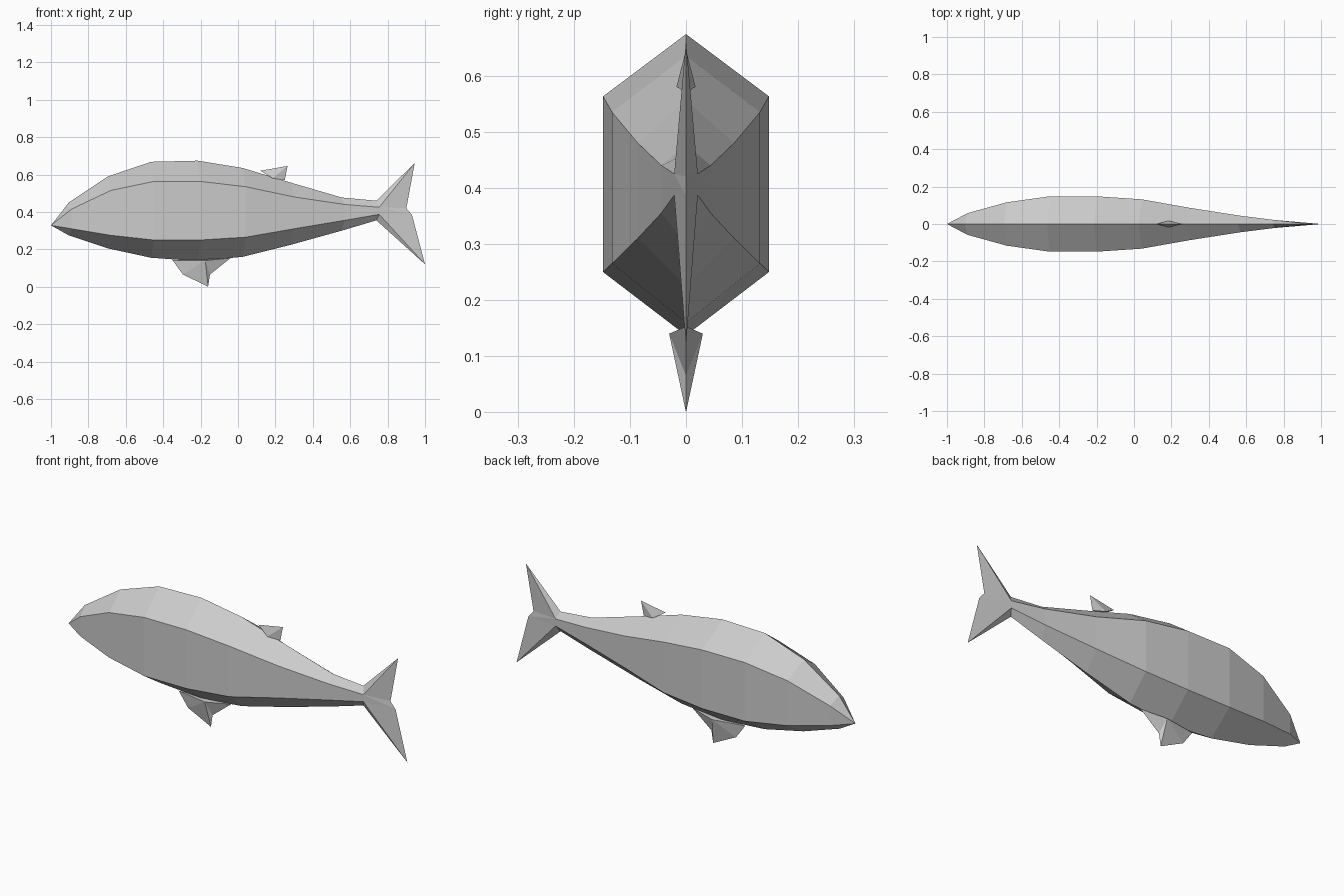
import bpy

cube = bpy.data.objects.get("Cube")
if cube:
    bpy.data.objects.remove(cube, do_unlink=True)

grey = bpy.data.materials.new("pale_grey")
grey.use_nodes = True
colour = (0.6, 0.6, 0.6, 1)
grey.diffuse_color = colour
grey.node_tree.nodes["Principled BSDF"].inputs["Base Color"].default_value = colour


def add_part(name, verts, faces):
    """Flat shaded mesh object with outward normals."""
    import bmesh
    mesh = bpy.data.meshes.new(name)
    bm = bmesh.new()
    vs = [bm.verts.new(v) for v in verts]
    for f in faces:
        bm.faces.new([vs[i] for i in f])
    bmesh.ops.recalc_face_normals(bm, faces=bm.faces)
    bm.to_mesh(mesh)
    bm.free()
    mesh.materials.append(grey)
    obj = bpy.data.objects.new(name, mesh)
    bpy.context.collection.objects.link(obj)
    return obj


def hexagon(x, half, top, upper, lower, bottom):
    ridge = x - 0.015
    return [(ridge, 0, top), (x, half, upper), (x, half, lower),
            (ridge, 0, bottom), (x, -half, lower), (x, -half, upper)]


# Body stations: x, half width, ridge, upper edge, lower edge, keel
stations = [
    (-0.89, 0.058, 0.45, 0.415, 0.31, 0.275),
    (-0.68, 0.116, 0.59, 0.515, 0.275, 0.205),
    (-0.45, 0.148, 0.668, 0.563, 0.25, 0.155),
    (-0.20, 0.148, 0.674, 0.563, 0.25, 0.137),
    (0.04, 0.132, 0.635, 0.535, 0.265, 0.16),
    (0.30, 0.086, 0.556, 0.48, 0.31, 0.225),
    (0.57, 0.044, 0.477, 0.44, 0.355, 0.30),
    (0.755, 0.021, 0.46, 0.425, 0.387, 0.355),
]
verts = [(-1, 0, 0.328)]
for s in stations:
    verts += hexagon(*s)
faces = [(0, 1 + i, 1 + (i + 1) % 6) for i in range(6)]
for r in range(len(stations) - 1):
    a = 1 + 6 * r
    for i in range(6):
        j = (i + 1) % 6
        faces.append((a + i, a + j, a + 6 + j, a + 6 + i))
last = len(verts) - 6
faces.append(tuple(range(last, last + 6)))
add_part("body", verts, faces)

# Tail fin: the end section tapers to a thin trailing edge
root = hexagon(*stations[-1])
edge = [(0.945, 0, 0.662), (0.9, 0, 0.42), (0.93, 0, 0.385), (1, 0, 0.12)]
faces = [tuple(range(6))]
for up, low in ((1, 2), (5, 4)):
    faces += [(0, up, 6), (up, 7, 6), (up, low, 8), (up, 8, 7),
              (low, 9, 8), (low, 3, 9)]
add_part("tail_fin", root + edge, faces)

# Back fin: pyramid leaning backwards
add_part("back_fin",
         [(0.12, 0, 0.62), (0.185, 0.017, 0.58), (0.25, 0, 0.57),
          (0.185, -0.017, 0.58), (0.265, 0, 0.646)],
         [(0, 1, 4), (1, 2, 4), (2, 3, 4), (3, 0, 4), (0, 1, 2, 3)])

# Belly fin: thick in the middle of its root, sharp on its outline
add_part("belly_fin",
         [(-0.35, 0, 0.142), (-0.295, 0, 0.066), (-0.16, 0, 0.0),
          (-0.15, 0, 0.065), (-0.04, 0, 0.153),
          (-0.175, 0.03, 0.14), (-0.175, -0.03, 0.14)],
         [(0, 1, 5), (1, 2, 5), (2, 3, 5), (3, 4, 5),
          (0, 1, 6), (1, 2, 6), (2, 3, 6), (3, 4, 6),
          (0, 5, 4, 6)])
